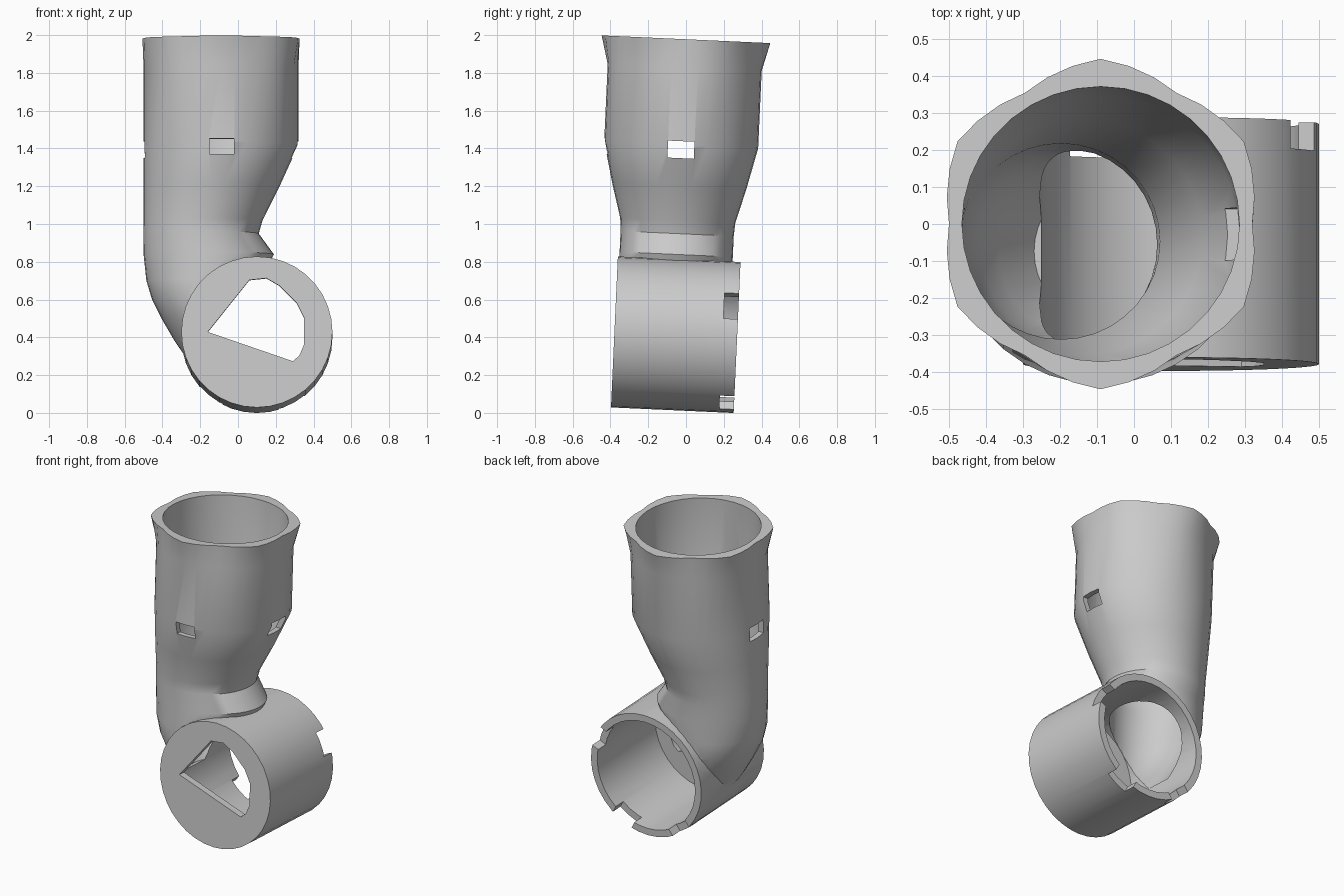
import bpy, bmesh, math
from mathutils import Matrix

if "Cube" in bpy.data.objects:
    bpy.data.objects.remove(bpy.data.objects["Cube"], do_unlink=True)

SEG = 36

grey = bpy.data.materials.new("plain grey")
grey.use_nodes = True
grey.diffuse_color = (0.6, 0.6, 0.6, 1)
grey.node_tree.nodes["Principled BSDF"].inputs["Base Color"].default_value = (0.6, 0.6, 0.6, 1)


def make(name, bm):
    bmesh.ops.recalc_face_normals(bm, faces=bm.faces)
    mesh = bpy.data.meshes.new(name)
    bm.to_mesh(mesh)
    bm.free()
    mesh.materials.append(grey)
    ob = bpy.data.objects.new(name, mesh)
    bpy.context.collection.objects.link(ob)
    return ob


def loft(name, sections):
    """Closed solid through elliptical sections (z, left x, right x, half depth, flare)."""
    bm = bmesh.new()
    rings = []
    for z, left, right, depth, flare in sections:
        ring = []
        for i in range(SEG):
            a = math.tau * i / SEG
            # six pointed corners where the section flares
            peak = 1 - abs((math.degrees(a) % 60) - 30) / 30
            f = 1 + flare * peak
            ring.append(bm.verts.new(((left + right) / 2 + (right - left) / 2 * f * math.cos(a),
                                      depth * f * math.sin(a), z)))
        rings.append(ring)
    for lo, hi in zip(rings, rings[1:]):
        for i in range(SEG):
            j = (i + 1) % SEG
            bm.faces.new((lo[i], lo[j], hi[j], hi[i]))
    bm.faces.new(rings[0])
    bm.faces.new(rings[-1])
    return make(name, bm)


def prism(name, outline, y0, y1):
    """Extrude an (x, z) outline along y."""
    bm = bmesh.new()
    front = [bm.verts.new((x, y0, z)) for x, z in outline]
    back = [bm.verts.new((x, y1, z)) for x, z in outline]
    bm.faces.new(front)
    bm.faces.new(back)
    for i in range(len(front)):
        j = (i + 1) % len(front)
        bm.faces.new((front[i], front[j], back[j], back[i]))
    return make(name, bm)


def circle(radius, cx=0.1, cz=0.415):
    return [(cx + radius * math.cos(math.tau * i / SEG), cz + radius * math.sin(math.tau * i / SEG))
            for i in range(SEG)]


def box(name, centre, size, turn=0):
    bm = bmesh.new()
    bmesh.ops.create_cube(bm, size=1)
    bm.transform(Matrix.Translation(centre) @ Matrix.Rotation(turn, 4, 'Y')
                 @ Matrix.Diagonal((*size, 1)))
    return make(name, bm)


def combine(target, other, operation):
    other.hide_render = True
    mod = target.modifiers.new(other.name, 'BOOLEAN')
    mod.operation = operation
    mod.solver = 'EXACT'
    mod.object = other
    bpy.context.view_layer.objects.active = target
    bpy.ops.object.modifier_apply(modifier=mod.name)
    bpy.data.objects.remove(other, do_unlink=True)


# Outer shell: flared cup, taper, neck and rounded elbow
housing = loft("pipe_housing", [
    (0.30, -0.28, 0.10, 0.18, 0), (0.38, -0.335, 0.10, 0.23, 0),
    (0.50, -0.405, 0.10, 0.275, 0), (0.60, -0.455, 0.10, 0.295, 0),
    (0.70, -0.485, 0.12, 0.30, 0), (0.84, -0.50, 0.19, 0.30, 0),
    (0.95, -0.50, 0.11, 0.30, 0), (1.02, -0.50, 0.13, 0.305, 0),
    (1.20, -0.50, 0.22, 0.355, 0), (1.42, -0.50, 0.32, 0.408, 0),
    (1.83, -0.50, 0.32, 0.408, 0), (1.98, -0.50, 0.32, 0.41, 0.09)])
sleeve = prism("cross_sleeve", circle(0.40), -0.308, 0.342)
combine(housing, sleeve, 'UNION')

# Hollow out both pipes so they open into each other
bore = loft("cup_bore", [
    (0.36, -0.27, 0.05, 0.18, 0), (0.50, -0.365, 0.05, 0.235, 0),
    (0.60, -0.415, 0.05, 0.255, 0), (0.70, -0.445, 0.06, 0.265, 0),
    (0.95, -0.465, 0.07, 0.265, 0), (1.20, -0.465, 0.185, 0.32, 0),
    (1.42, -0.465, 0.285, 0.372, 0), (2.10, -0.465, 0.285, 0.372, 0)])
combine(housing, bore, 'DIFFERENCE')
combine(housing, prism("sleeve_bore", circle(0.355), -0.26, 0.5), 'DIFFERENCE')

# Irregular opening in the front cap
opening = [(-0.16, 0.415), (0.29, 0.26), (0.325, 0.29), (0.35, 0.35), (0.35, 0.49),
           (0.31, 0.57), (0.22, 0.66), (0.15, 0.70), (0.06, 0.69)]
combine(housing, prism("cap_opening", opening, -0.5, -0.2), 'DIFFERENCE')

# Small windows on the front, left and right of the cup
for name, x, y in (("front_window", -0.085, -0.4), ("left_window", 0.3, 0), ("right_window", -0.48, 0)):
    size = (0.13, 0.2, 0.08) if y else (0.2, 0.14, 0.09)
    combine(housing, box(name, (x, y, 1.395), size), 'DIFFERENCE')

# Notches in the rear rim of the sleeve
for i, angle in enumerate((25, -62, -128)):
    a = math.radians(angle)
    at = (0.1 + 0.38 * math.cos(a), 0.35, 0.415 + 0.38 * math.sin(a))
    combine(housing, box("rim_notch_%d" % i, at, (0.16, 0.17, 0.15), -a), 'DIFFERENCE')

# Slight backward lean of the whole casting
lean = Matrix.Translation((0, -0.09, 0)) @ Matrix.Rotation(math.radians(-2.6), 4, 'X')
housing.data.transform(lean)
housing.data.update()

bpy.ops.object.select_all(action='DESELECT')
housing.select_set(True)
bpy.context.view_layer.objects.active = housing
bpy.ops.object.shade_smooth_by_angle(angle=math.radians(32))
